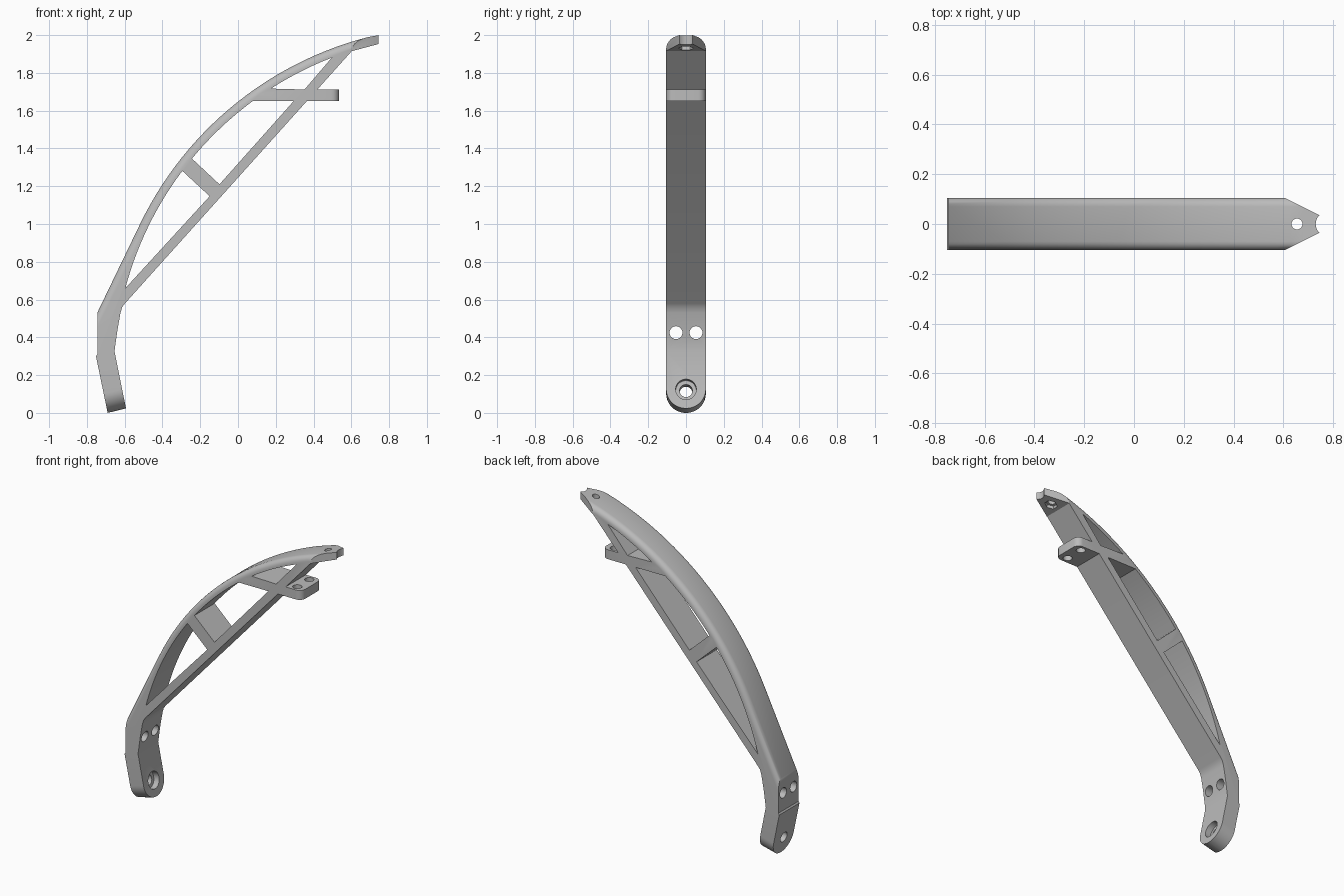
import bpy, bmesh, math
from mathutils import Vector, Matrix

cube = bpy.data.objects.get("Cube")
if cube:
    bpy.data.objects.remove(cube, do_unlink=True)

W = 0.105                      # half width
CX, CZ = 1.15, 0.196           # centre of the big arc
R_OUT, R_IN = 1.852, 1.807

grey = bpy.data.materials.new("plain grey")
grey.use_nodes = True
grey.diffuse_color = (0.5, 0.5, 0.5, 1)
bsdf = grey.node_tree.nodes["Principled BSDF"]
bsdf.inputs["Base Color"].default_value = (0.5, 0.5, 0.5, 1)
bsdf.inputs["Roughness"].default_value = 0.6


def arc(start, end, radius, steps):
    """Points on the big arc, between the directions of two points."""
    a, b = (math.atan2(p[1] - CZ, p[0] - CX) for p in (start, end))
    angles = [a + (b - a) * i / steps for i in range(steps + 1)]
    return [(CX + radius * math.cos(t), CZ + radius * math.sin(t)) for t in angles]


def prism(bm, points, depth, matrix):
    """Extrude a 2D outline to both sides along the local z."""
    low = [bm.verts.new(matrix @ Vector((u, v, -depth))) for u, v in points]
    high = [bm.verts.new(matrix @ Vector((u, v, depth))) for u, v in points]
    n = len(points)
    bm.faces.new(low[::-1])
    bm.faces.new(high)
    for i in range(n):
        j = (i + 1) % n
        bm.faces.new((low[i], low[j], high[j], high[i]))
    bmesh.ops.recalc_face_normals(bm, faces=bm.faces)
    return low, high


def finish(bm, name):
    mesh = bpy.data.meshes.new(name)
    bm.to_mesh(mesh)
    bm.free()
    mesh.materials.append(grey)
    obj = bpy.data.objects.new(name, mesh)
    bpy.context.collection.objects.link(obj)
    return obj


cutters = []


def cut_prism(points, depth, matrix):
    bm = bmesh.new()
    prism(bm, points, depth, matrix)
    cutters.append(finish(bm, "cutter"))
    cutters[-1].hide_render = True


def cut_hole(centre, axis, radius, depth, sides=32):
    turn = Vector(axis).to_track_quat('Z', 'Y').to_matrix().to_4x4()
    ring = [(radius * math.cos(math.tau * i / sides),
             radius * math.sin(math.tau * i / sides)) for i in range(sides)]
    cut_prism(ring, depth, Matrix.Translation(centre) @ turn)


SIDE = Matrix.Rotation(math.pi / 2, 4, 'X')    # outline (x, z), extruded along y

# Side outline: back bend, arc, tip, strut with tab, leg and foot
outer = [(-0.745, 0.53)] + arc((-0.513, 1.0), (0.745, 2.0), R_OUT, 28)
outer[-1] = (0.745, 2.0)
tab = [(0.42, 1.712), (0.535, 1.712), (0.535, 1.65), (0.364, 1.65)]
leg = [(-0.598, 0.58), (-0.613, 0.56), (-0.622, 0.53), (-0.638, 0.44), (-0.654, 0.326)]
foot = [(-0.593, 0.024), (-0.69, 0.0)]
back = [(-0.752, 0.30), (-0.745, 0.31)]
outline = outer + [(0.745, 1.953), (0.602, 1.915)] + tab + leg + foot + back

bm = bmesh.new()
rails = prism(bm, outline, W, SIDE)


def round_edges(first, last, offset, segments):
    edges = [bm.edges.get((r[i], r[i + 1])) for r in rails for i in range(first, last)]
    bmesh.ops.bevel(bm, geom=edges, offset=offset, segments=segments,
                    profile=0.5, affect='EDGES', clamp_overlap=False)


t = outline.index(tab[1])
f = outline.index(foot[0])
round_edges(t, t + 1, 0.04, 6)               # tab corners
round_edges(f, f + 1, W - 0.001, 12)         # round foot end
round_edges(0, len(outer) - 1, 0.035, 5)     # soft edges of the arc
bmesh.ops.recalc_face_normals(bm, faces=bm.faces)
bracket = finish(bm, "curved_bracket")

# Windows between the arc and the strut
cut_prism(arc((-0.596, 0.66), (-0.30, 1.285), R_IN, 14) + [(-0.15, 1.147)], 0.3, SIDE)
cut_prism(arc((-0.24, 1.343), (0.077, 1.65), R_IN, 10)
          + [(0.294, 1.65), (-0.098, 1.21)], 0.3, SIDE)
cut_prism(arc((0.177, 1.712), (0.50, 1.873), R_IN, 8) + [(0.352, 1.712)], 0.3, SIDE)

# Tapered tip with a notch, bolt hole and nut pocket
for s in (1, -1):
    cut_prism([(0.605, s * W), (0.745, s * 0.035), (0.80, s * 0.0075),
               (0.80, s * 0.2), (0.605, s * 0.2)], 0.2, Matrix.Translation((0, 0, 2)))
cut_hole((0.78, 0, 2), (0, 0, 1), 0.05, 0.2)
cut_hole((0.655, 0, 1.95), (0, 0, 1), 0.022, 0.1)
cut_hole((0.659, 0, 1.93), (-0.25, 0, 0.97), 0.04, 0.022, 6)

# Holes in the tab and the leg
for s in (1, -1):
    cut_hole((0.475, s * 0.062, 1.68), (0, 0, 1), 0.028, 0.06)
    cut_hole((-0.69, s * 0.053, 0.425), (1, 0, 0), 0.034, 0.15)

# Foot hole with a counterbore on the inner face
normal = Vector((0.98, 0, 0.2)).normalized()
centre = Vector((-0.662, 0, 0.115))
cut_hole(centre, normal, 0.034, 0.12)
cut_hole(centre + normal * 0.06, normal, 0.055, 0.05)

bpy.ops.object.select_all(action='DESELECT')
bpy.context.view_layer.objects.active = bracket
bracket.select_set(True)
for cutter in cutters:
    mod = bracket.modifiers.new("cut", 'BOOLEAN')
    mod.operation = 'DIFFERENCE'
    mod.solver = 'EXACT'
    mod.object = cutter
    bpy.ops.object.modifier_apply(modifier=mod.name)
    bpy.data.objects.remove(cutter, do_unlink=True)

bpy.ops.object.shade_smooth_by_angle(angle=math.radians(28))
